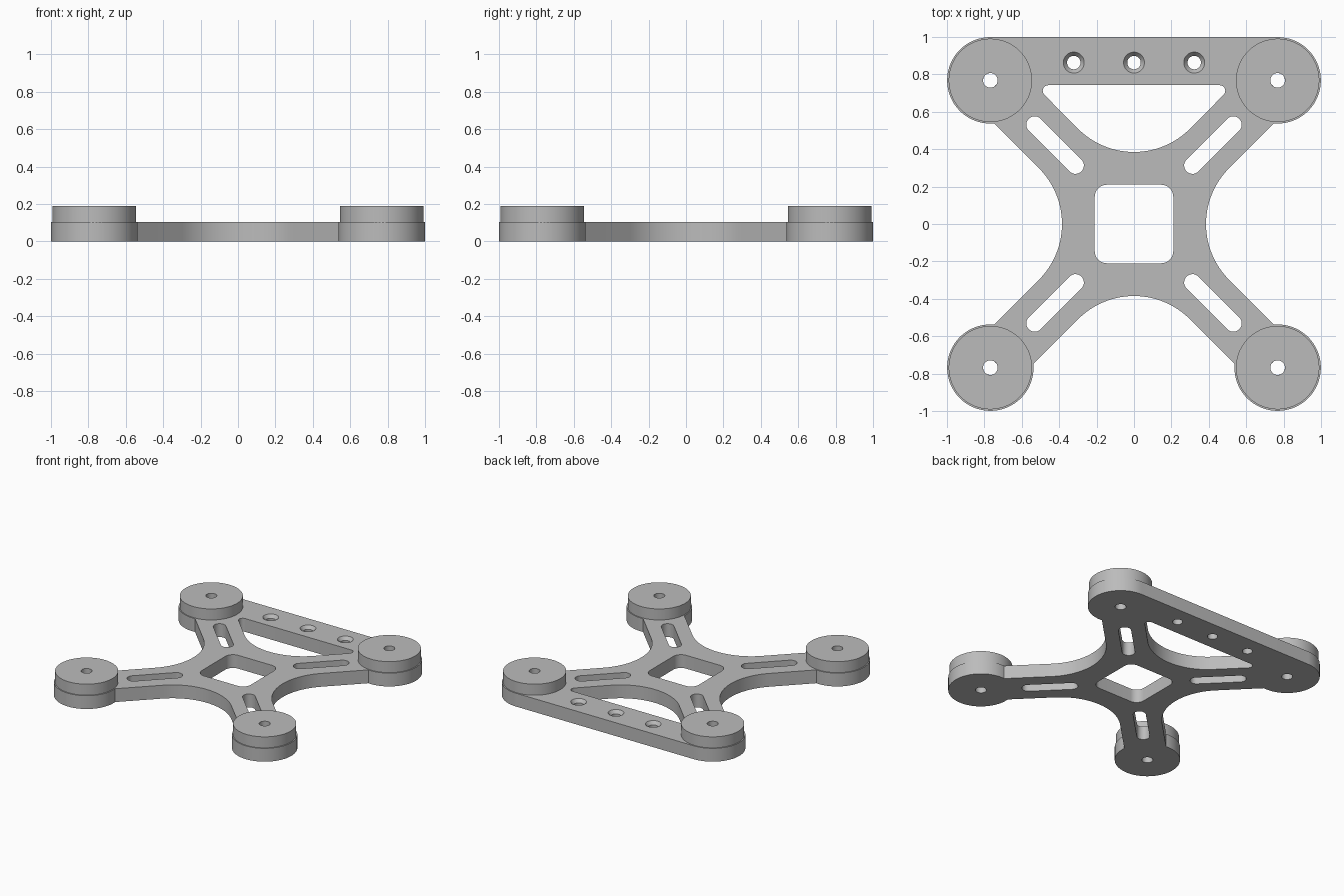
import bpy, bmesh, math

if "Cube" in bpy.data.objects:
    bpy.data.objects.remove(bpy.data.objects["Cube"])

HUB = 0.768        # distance of each motor mount from the centre lines
R_MOUNT, R_PAD, R_BORE = 0.231, 0.223, 0.039
PLATE_TOP, PAD_TOP = 0.104, 0.19
ARM_HALF = 0.148   # half width of the diagonal arms
R_WAIST, C_WAIST = 0.4225, 0.8075  # concave arcs between arms

grey = bpy.data.materials.new("light_grey")
grey.diffuse_color = (0.5, 0.5, 0.5, 1)
grey.use_nodes = True
grey.node_tree.nodes["Principled BSDF"].inputs["Base Color"].default_value = grey.diffuse_color


def arc(cx, cy, r, a0, a1, n):
    """Points on an arc, angles in degrees, both ends included."""
    return [(cx + r * math.cos(math.radians(a0 + (a1 - a0) * i / n)),
             cy + r * math.sin(math.radians(a0 + (a1 - a0) * i / n))) for i in range(n + 1)]


def circle(cx, cy, r, n=48):
    return arc(cx, cy, r, 0, 360, n)[:-1]


def loft(bm, levels):
    """Closed solid through (outline, height) levels."""
    rings = [[bm.verts.new((x, y, z)) for x, y in pts] for pts, z in levels]
    n = len(rings[0])
    bm.faces.new(rings[0][::-1])
    bm.faces.new(rings[-1])
    for a, b in zip(rings, rings[1:]):
        for i in range(n):
            j = (i + 1) % n
            bm.faces.new((a[i], a[j], b[j], b[i]))


def finish(name, bm):
    bmesh.ops.recalc_face_normals(bm, faces=bm.faces)
    mesh = bpy.data.meshes.new(name)
    bm.to_mesh(mesh)
    bm.free()
    mesh.materials.append(grey)
    obj = bpy.data.objects.new(name, mesh)
    bpy.context.collection.objects.link(obj)
    return obj


def smooth(obj):
    bpy.ops.object.select_all(action='DESELECT')
    obj.select_set(True)
    bpy.context.view_layer.objects.active = obj
    bpy.ops.object.shade_smooth_by_angle(angle=math.radians(30))


# Frame plate outline: mounts joined by concave waists, straight bar at the back
join = math.degrees(math.asin(ARM_HALF / R_MOUNT))
outline = arc(-HUB, HUB, R_MOUNT, 90, 315 - join, 48)
outline += arc(-C_WAIST, 0, R_WAIST, 45, -45, 32)
outline += arc(-HUB, -HUB, R_MOUNT, 45 + join, 405 - join, 64)
outline += arc(0, -C_WAIST, R_WAIST, 135, 45, 32)
outline += arc(HUB, -HUB, R_MOUNT, 135 + join, 495 - join, 64)
outline += arc(C_WAIST, 0, R_WAIST, 225, 135, 32)
outline += arc(HUB, HUB, R_MOUNT, 225 + join, 450, 48)
bm = bmesh.new()
loft(bm, [(outline, 0), (outline, PLATE_TOP)])
plate = finish("frame_plate", bm)

# Openings through the plate
bm = bmesh.new()


def cut(pts):
    loft(bm, [(pts, -0.1), (pts, 0.2)])


# Rounded square centre window
w, r = 0.21, 0.065
cut([p for k, (sx, sy) in enumerate(((1, 1), (-1, 1), (-1, -1), (1, -1)))
     for p in arc(sx * (w - r), sy * (w - r), r, 90 * k, 90 * k + 90, 10)])
# Back opening between the bar and the rear arms
cut(arc(0, C_WAIST, R_WAIST, 225, 315, 32)
    + arc(0.458, 0.712, 0.03, -45, 90, 12) + arc(-0.458, 0.712, 0.03, 90, 225, 12))
# Arm slots and mount bores
for k in range(4):
    a = 45 + 90 * k
    sx = 1 if k in (0, 3) else -1
    sy = 1 if k < 2 else -1
    cut(arc(sx * 0.531, sy * 0.531, 0.045, a - 90, a + 90, 16)
        + arc(sx * 0.313, sy * 0.313, 0.045, a + 90, a + 270, 16))
    cut(circle(sx * HUB, sy * HUB, R_BORE))
# Countersunk screw holes in the bar
for x in (-0.322, 0, 0.322):
    small, wide = circle(x, 0.863, 0.036), circle(x, 0.863, 0.056)
    loft(bm, [(small, -0.1), (small, PLATE_TOP - 0.025), (wide, PLATE_TOP), (wide, 0.2)])
cutter = finish("opening_cutter", bm)
cutter.hide_render = True

mod = plate.modifiers.new("openings", 'BOOLEAN')
mod.operation = 'DIFFERENCE'
mod.solver = 'EXACT'
mod.object = cutter
bpy.context.view_layer.objects.active = plate
plate.select_set(True)
bpy.ops.object.modifier_apply(modifier=mod.name)
bpy.data.objects.remove(cutter)
smooth(plate)

# Round pads with a centre bore, one on each mount
for side, sx in (("left", -1), ("right", 1)):
    for end, sy in (("front", -1), ("back", 1)):
        bm = bmesh.new()
        rings = [[bm.verts.new((x, y, z)) for x, y in circle(sx * HUB, sy * HUB, rad, 72)]
                 for rad, z in ((R_BORE, PLATE_TOP), (R_PAD, PLATE_TOP),
                                (R_PAD, PAD_TOP), (R_BORE, PAD_TOP))]
        for k in range(4):
            a, b = rings[k], rings[(k + 1) % 4]
            for i in range(72):
                j = (i + 1) % 72
                bm.faces.new((a[i], a[j], b[j], b[i]))
        smooth(finish(f"mount_pad_{end}_{side}", bm))
